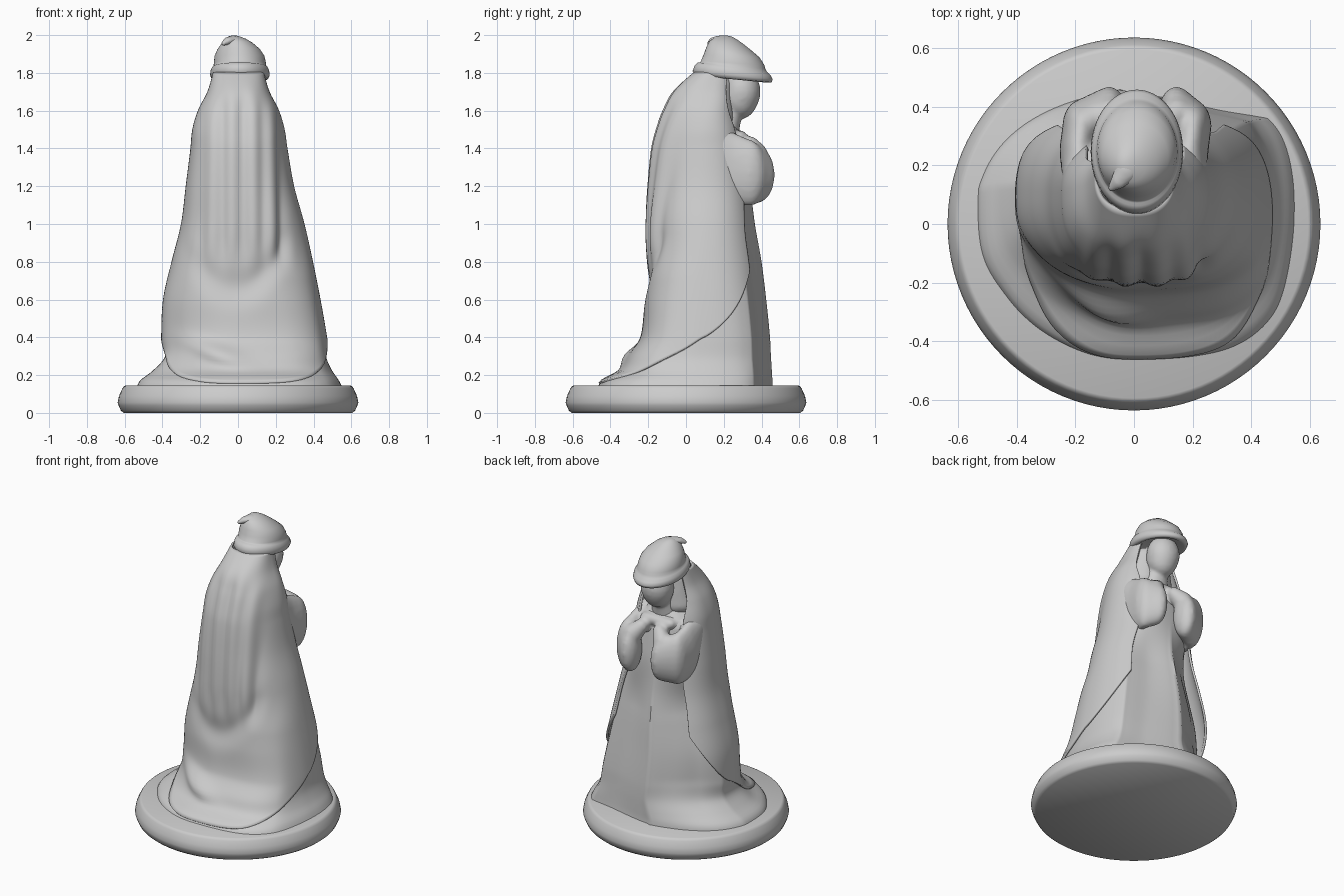
import bpy, bmesh, math
from mathutils import Vector

if "Cube" in bpy.data.objects:
    bpy.data.objects.remove(bpy.data.objects["Cube"])

# height, left x, right x, back y, widest y, front y of the draped figure
SECT = [(.14, -.535, .55, -.465, .06, .46), (.17, -.52, .535, -.445, .06, .458),
        (.22, -.46, .505, -.35, .07, .455), (.30, -.40, .48, -.30, .08, .45),
        (.40, -.40, .465, -.235, .09, .445), (.60, -.39, .43, -.215, .10, .425),
        (.80, -.345, .39, -.20, .10, .40), (1.0, -.295, .345, -.20, .10, .365),
        (1.2, -.27, .29, -.19, .10, .34), (1.4, -.245, .255, -.17, .10, .31),
        (1.5, -.235, .24, -.145, .10, .29), (1.6, -.205, .21, -.11, .11, .265),
        (1.7, -.155, .16, -.06, .13, .26), (1.82, -.12, .125, .07, .16, .26)]


def smooth(a, b, v):
    t = min(1, max(0, (v - a) / (b - a)))
    return t * t * (3 - 2 * t)


def section(z):
    z = min(max(z, SECT[0][0]), SECT[-1][0])
    i = max(k for k in range(len(SECT) - 1) if SECT[k][0] <= z)
    def slope(k, j):
        a, b = SECT[max(k - 1, 0)], SECT[min(k + 1, len(SECT) - 1)]
        return (b[j] - a[j]) / (b[0] - a[0])
    p, q = SECT[i], SECT[i + 1]
    h = q[0] - p[0]
    t = (z - p[0]) / h
    return [p[j] * (2*t**3 - 3*t*t + 1) + q[j] * (3*t*t - 2*t**3)
            + h * (slope(i, j) * (t**3 - 2*t*t + t) + slope(i + 1, j) * (t**3 - t*t))
            for j in range(1, 6)]


def drape(th, z, robe=False):
    """Point on the draped surface; th = 90 degrees is the face side."""
    xl, xr, yb, yc, yf = section(z)
    c, s = math.cos(th), math.sin(th)
    low = 1 - smooth(.2, .9, z)
    n = 2.4 + .6 * smooth(-.1, .6, s) * smooth(-.3, .3, c) * low
    n += smooth(.1, .6, -s) * low * (.6 * smooth(-.2, .5, c) - .35 * smooth(-.2, .5, -c))
    e = 2 / n
    px, py = math.copysign(abs(c)**e, c), math.copysign(abs(s)**e, s)
    x = (xl + xr) / 2 + (xr - xl) / 2 * px
    y = yc + (yf - yc if s > 0 else yc - yb) * py
    back, front = max(0, -s), max(0, s)
    w = smooth(.7, .95, z) * (1 - smooth(1.55, 1.78, z))
    # pleats of the back panel, the hollow beside and below it, one low fold
    d = .009 * math.cos((x + .03) * 2 * math.pi / .11) * back**3 * w
    d -= .035 * smooth(.16, .25, x) * back * w
    d -= .025 * math.exp(-((z - .66 - 3 * (x + .02)**2) / .09)**2) * back**5
    d += .035 * math.exp(-((z - .33 + .35 * (x + .15)) / .05)**2 - ((x + .12) / .15)**2) * back
    if robe:  # sharp centre ridge with a hollow panel on each side
        up = 1 - smooth(.85, 1.25, z)
        a = (th - 1.62) % (2 * math.pi)
        if a > math.pi:
            if a > 2 * math.pi - .9:
                d -= .05 * math.sin((2 * math.pi - a) * math.pi / .9)**.8 * up
        elif a < 1.4:
            d -= (.03 + .05 * smooth(.15, .45, z)) * math.sin(a * math.pi / 1.4)**.8 * up
        d -= .014 * (1 - smooth(.5, .9, s)) * smooth(.17, .3, z)
    return Vector((x + d * c, y + d * s, z))


def finish(name, bm, angle=50):
    me = bpy.data.meshes.new(name)
    bm.to_mesh(me)
    bm.free()
    ob = bpy.data.objects.new(name, me)
    bpy.context.collection.objects.link(ob)
    bpy.ops.object.select_all(action='DESELECT')
    ob.select_set(True)
    bpy.context.view_layer.objects.active = ob
    bpy.ops.object.shade_smooth_by_angle(angle=math.radians(angle))
    return ob


def loft(name, rows, closed=True, angle=50):
    bm = bmesh.new()
    rings = [[bm.verts.new(p) for p in r] for r in rows]
    n = len(rings[0])
    for a, b in zip(rings, rings[1:]):
        for i in range(n if closed else n - 1):
            j = (i + 1) % n
            bm.faces.new((a[i], a[j], b[j], b[i]))
    if closed:
        bm.faces.new(rings[0][::-1])
        bm.faces.new(rings[-1])
    bmesh.ops.recalc_face_normals(bm, faces=bm.faces)
    return finish(name, bm, angle)


def ellipse(cx, cy, cz, rx, ry, slope=0, n=64):
    return [(cx + rx * math.cos(a), cy + ry * math.sin(a), cz + slope * ry * math.sin(a))
            for a in (2 * math.pi * i / n for i in range(n))]


def blob(name, paths, voxel=.012):
    """Soft form made of ellipsoids swept along paths of (position, radii)."""
    bm = bmesh.new()
    for path in paths:
        for (p, r), (q, s) in zip(path, path[1:]):
            for k in range(9):
                t = k / 8
                c, rad = Vector(p).lerp(Vector(q), t), Vector(r).lerp(Vector(s), t)
                vs = bmesh.ops.create_uvsphere(bm, u_segments=20, v_segments=12, radius=1)['verts']
                for v in vs:
                    v.co = c + v.co * rad
    ob = finish(name, bm, 180)
    m = ob.modifiers.new('merge', 'REMESH')
    m.mode, m.voxel_size, m.use_smooth_shade = 'VOXEL', voxel, True
    m = ob.modifiers.new('soften', 'SMOOTH')
    m.factor, m.iterations = .5, 6
    return ob


# Round base
loft('base', [ellipse(0, 0, z, r, r, n=96) for r, z in
     [(.605, 0), (.62, .012), (.633, .04), (.637, .055), (.63, .09),
      (.612, .13), (.605, .14), (.595, .145)]])

# Robe, closing towards the neck
N = 200
ang = [1.62 + 2 * math.pi * i / N for i in range(N)]
rows = [[drape(a, .14 + 1.3 * k / 90, True) for a in ang] for k in range(91)]
neck = Vector((.01, .22, 1.56))
for t in (.15, .35, .6, .8):
    rows.append([Vector((*p.xy.lerp(neck.xy, t), 1.44 + .12 * math.sin(t * math.pi / 2)))
                 for p in rows[90]])
loft('robe', rows, angle=60)

# Cloak, open at the front, hem trailing to the ground behind
rows = []
for k in range(101):
    row = []
    for i in range(141):
        u = i / 70 - 1
        hem = .155 + .6 * abs(u)**2.2
        z = hem + (1.8 - hem) * k / 100
        span = math.radians(136 + 6 * smooth(.9, 1.2, z) - 20 * smooth(1.45, 1.75, z))
        row.append(drape(-math.pi / 2 + u * span, z))
    rows.append(row)
cloak = loft('cloak', rows, closed=False, angle=70)
m = cloak.modifiers.new('thickness', 'SOLIDIFY')
m.thickness, m.offset = .014, 0

# Chest and sleeves meeting in front of it, with drooping cuffs
sleeves = [[((.01, .19, 1.38), (.21, .12, .13)), ((.01, .21, 1.45), (.18, .09, .07))],
           [((-.07, .285, 1.46), (.05, .04, .035)), ((.09, .285, 1.46), (.05, .04, .035))]]
for side, x in ((-1, -.085), (1, .145)):
    ox = x + side * (.055 if side > 0 else .095)
    sleeves.append([((side * .175, .15, 1.42), (.07, .11, .1)),
                    ((side * .19, .25, 1.29), (.065, .1, .19)),
                    ((ox, .335, 1.27), (.065, .09, .175)),
                    ((x, .385, 1.26), (.06, .085, .145))])
    sleeves.append([((x, .375, 1.36), (.06, .06, .07)),
                    ((x * .6 + .012, .34, 1.42), (.045, .045, .045))])
blob('sleeves', sleeves)

# Bowed head, neck and the hood lining behind it
blob('head', [[((.01, .215, 1.48), (.09, .065, .06)), ((.01, .235, 1.6), (.07, .065, .05))],
              [((.012, .285, 1.68), (.1, .1, .125)), ((.012, .295, 1.7), (.105, .1, .125))]], .01)
blob('hood_lining', [[((.005, .13, 1.56), (.17, .135, .1)), ((.005, .165, 1.73), (.125, .09, .06))]])

# Hat with rolled brim
loft('hat', [ellipse(x, y, z, rx, ry, s) for x, y, z, rx, ry, s in
     [(.01, .25, 1.785, .10, .14, -.1), (.01, .25, 1.766, .135, .18, -.1),
      (.01, .25, 1.77, .15, .203, -.1), (.01, .247, 1.788, .158, .212, -.1),
      (.01, .247, 1.812, .155, .202, -.13), (.01, .246, 1.83, .146, .184, -.14),
      (.01, .246, 1.838, .139, .174, -.1), (.01, .247, 1.852, .138, .168, -.06),
      (.008, .24, 1.89, .132, .147, -.04), (.004, .226, 1.925, .113, .12, -.05),
      (-.004, .212, 1.96, .08, .09, -.06), (-.012, .205, 1.98, .055, .062, -.02),
      (-.02, .205, 1.993, .03, .035, 0), (-.022, .205, 1.998, .01, .012, 0)]], angle=70)

# Bent hat tip
blob('hat_tip', [[((-.025, .185, 1.972), (.04, .045, .026)), ((-.05, .15, 1.97), (.028, .03, .02)),
                  ((-.078, .122, 1.955), (.012, .012, .012))]], .006)
